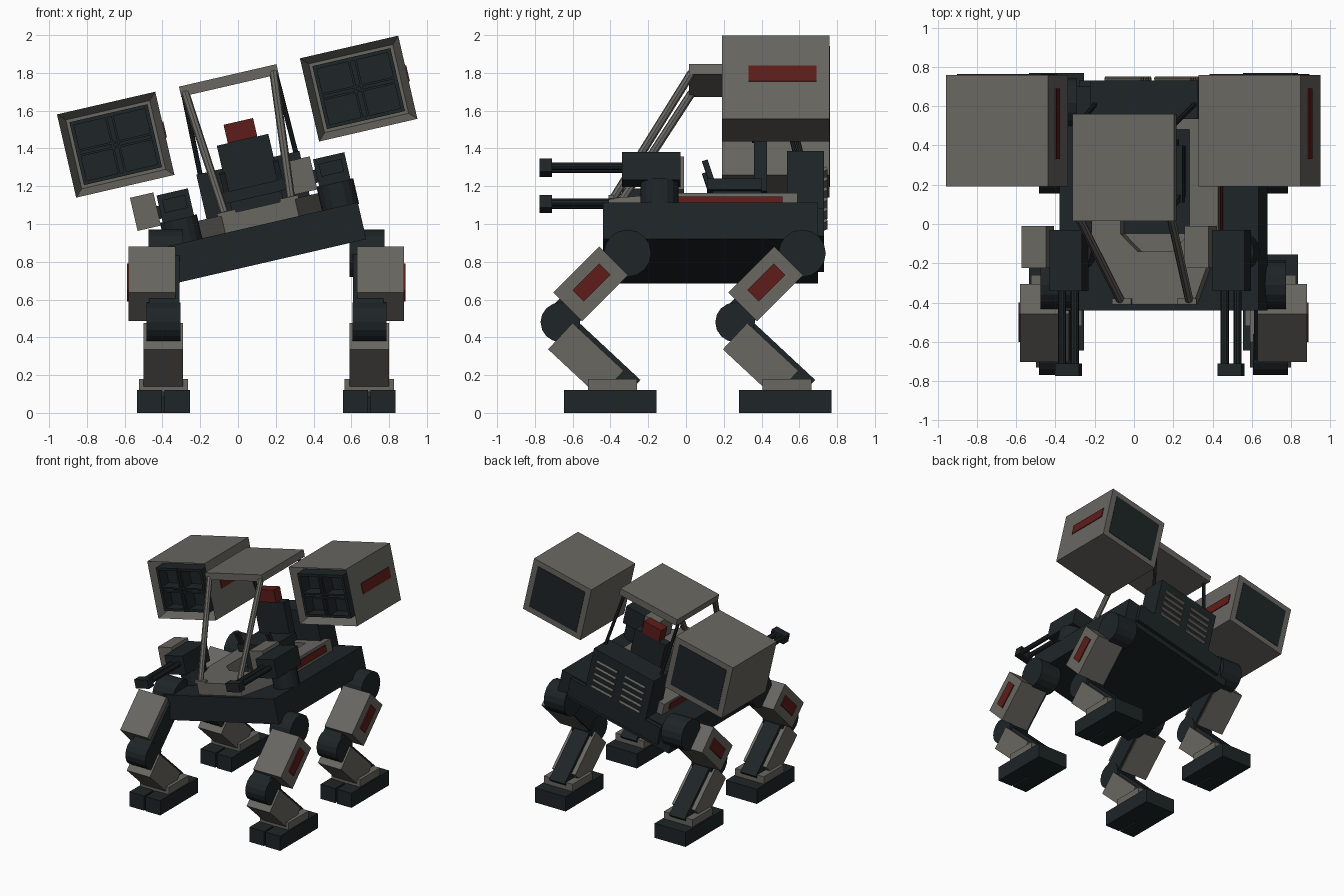
import bpy, bmesh, math
from mathutils import Matrix, Vector

if "Cube" in bpy.data.objects:
    bpy.data.objects.remove(bpy.data.objects["Cube"])


def material(name, rgb):
    m = bpy.data.materials.new(name)
    m.diffuse_color = (*rgb, 1)
    m.use_nodes = True
    m.node_tree.nodes["Principled BSDF"].inputs["Base Color"].default_value = m.diffuse_color
    return m


GREY = material("armour_grey", (0.14, 0.135, 0.12))
DARK = material("frame_dark", (0.013, 0.018, 0.02))
RED = material("marking_red", (0.11, 0.012, 0.01))

CX = 0.15                                   # walker centreline
WORLD = Matrix.Translation((CX, 0, 0))      # frame for legs
BODY = Matrix.Translation((CX, 0, 0.9)) @ Matrix.Rotation(math.radians(-13), 4, 'Y')  # rolled hull frame


def finish(name, bm, mat, matrix):
    bmesh.ops.recalc_face_normals(bm, faces=bm.faces)
    me = bpy.data.meshes.new(name)
    bm.to_mesh(me)
    bm.free()
    ob = bpy.data.objects.new(name, me)
    bpy.context.collection.objects.link(ob)
    me.materials.append(mat)
    ob.matrix_world = matrix
    return ob


def block(name, size, loc, mat, frame=BODY, rx=0):
    bm = bmesh.new()
    bmesh.ops.create_cube(bm, size=1)
    bmesh.ops.scale(bm, vec=size, verts=bm.verts)
    return finish(name, bm, mat, frame @ Matrix.Translation(loc) @ Matrix.Rotation(math.radians(rx), 4, 'X'))


def span(name, x, y, z, mat, frame=BODY):
    """Box given by its (min, max) range on each axis."""
    return block(name, [b - a for a, b in (x, y, z)], [(a + b) / 2 for a, b in (x, y, z)], mat, frame)


def drum(name, r, length, loc, axis, mat, frame=BODY, sides=16):
    bm = bmesh.new()
    bmesh.ops.create_cone(bm, cap_ends=True, segments=sides, radius1=r, radius2=r, depth=length)
    rot = Vector((0, 0, 1)).rotation_difference(Vector(axis)).to_matrix().to_4x4()
    return finish(name, bm, mat, frame @ Matrix.Translation(loc) @ rot)


def bar(name, a, b, r, mat, sides=8):
    a, b = Vector(a), Vector(b)
    return drum(name, r, (b - a).length, (a + b) / 2, (b - a).normalized(), mat, BODY, sides)


def prism(name, half, z0, z1, mat):
    """Extruded outline, mirrored from its right half (front to back)."""
    pts = half + [(-x, y) for x, y in reversed(half)]
    bm = bmesh.new()
    f = bm.faces.new([bm.verts.new((x, y, z0)) for x, y in pts])
    r = bmesh.ops.extrude_face_region(bm, geom=[f])
    bmesh.ops.translate(bm, vec=(0, 0, z1 - z0), verts=[v for v in r["geom"] if isinstance(v, bmesh.types.BMVert)])
    return finish(name, bm, mat, BODY)


# Hull, rear engine block and cooling slats
span("hull", (-0.52, 0.52), (-0.44, 0.70), (-0.10, 0.10), DARK)
span("hull_rear_plate", (-0.42, 0.42), (0.69, 0.73), (-0.06, 0.09), DARK)
span("engine_block", (-0.28, 0.28), (0.535, 0.73), (0.09, 0.435), DARK)
for s in (-1, 1):
    for i in range(5):
        block("cooling_slat", (0.19, 0.025, 0.018), (s * 0.13, 0.735, 0.13 + i * 0.055), GREY, rx=25)

# Cockpit deck with a foot well cut through to the hull
deck = prism("cockpit_deck", [(0.2, -0.41), (0.33, -0.06), (0.33, 0.59)], 0.09, 0.195, GREY)
well = prism("well_cutter", [(0.09, -0.14), (0.18, -0.05), (0.18, 0.48)], 0.104, 0.3, DARK)
well.hide_render = True
well.display_type = 'WIRE'
cut = deck.modifiers.new("well", 'BOOLEAN')
cut.operation, cut.object, cut.solver = 'DIFFERENCE', well, 'EXACT'
span("well_floor", (-0.18, 0.18), (-0.05, 0.48), (0.10, 0.11), DARK)

for s in (-1, 1):
    span("deck_stripe", sorted((s * 0.32, s * 0.338)), (-0.06, 0.51), (0.12, 0.175), RED)
    # Canopy struts
    bar("front_strut", (s * 0.18, -0.385, 0.2), (s * 0.24, 0.03, 0.87), 0.022, GREY)
    block("strut_foot", (0.1, 0.03, 0.02), (s * 0.17, -0.395, 0.2), GREY)
    bar("rear_strut", (s * 0.26, 0.61, 0.42), (s * 0.25, 0.5, 0.87), 0.013, DARK)
    block("control_lever", (0.03, 0.03, 0.13), (s * 0.145, 0.12, 0.35), DARK, rx=18)
span("canopy_roof", (-0.265, 0.265), (0.015, 0.56), (0.855, 0.91), GREY)

# Pilot seat
span("seat_base", (-0.14, 0.14), (0.14, 0.40), (0.10, 0.26), DARK)
span("seat_cushion", (-0.17, 0.17), (0.11, 0.40), (0.25, 0.31), DARK)
span("seat_back", (-0.14, 0.14), (0.36, 0.43), (0.25, 0.56), DARK)
span("headrest", (-0.08, 0.08), (0.35, 0.43), (0.56, 0.66), RED)


# Missile pods: recessed four-cell front, dark rear panel
def pod(u, w=0.686):
    F = BODY @ Matrix.Translation((u, 0.475, w))
    bm = bmesh.new()
    bmesh.ops.create_cube(bm, size=1)
    bmesh.ops.scale(bm, vec=(0.534, 0.57, 0.452), verts=bm.verts)
    front = min(bm.faces, key=lambda f: f.calc_center_median().y)
    bmesh.ops.inset_region(bm, faces=[front], thickness=0.055)
    bmesh.ops.translate(bm, vec=(0, 0.12, 0), verts=front.verts)
    finish("pod_shell", bm, GREY, F)
    block("pod_liner", (0.424, 0.01, 0.342), (0, -0.17, 0), DARK, F)
    for sx in (-1, 1):
        block("pod_side_rim", (0.02, 0.1, 0.342), (sx * 0.202, -0.22, 0), DARK, F)
        block("pod_top_rim", (0.424, 0.1, 0.02), (0, -0.22, sx * 0.161), DARK, F)
        block("pod_upright", (0.012, 0.1, 0.34), (sx * 0.017, -0.225, 0), DARK, F)
        block("pod_shelf", (0.42, 0.1, 0.012), (0, -0.225, sx * 0.013), DARK, F)
    block("pod_rear_panel", (0.44, 0.01, 0.36), (0, 0.283, 0), DARK, F)
    block("pod_stripe", (0.012, 0.36, 0.085), (0.267, 0.035, 0.02), RED, F)


# Twin-barrel guns with an ammunition box on the same side of each
def gun(u):
    span("gun_body", (u - 0.085, u + 0.085), (-0.34, -0.03), (0.225, 0.375), DARK)
    drum("gun_mount", 0.1, 0.14, (u, -0.14, 0.16), (0, 0, 1), DARK)
    for s in (-1, 1):
        bar("gun_barrel", (u + s * 0.033, -0.75, 0.31), (u + s * 0.033, -0.3, 0.31), 0.021, DARK, 10)
    span("gun_muzzle", (u - 0.062, u + 0.062), (-0.775, -0.71), (0.275, 0.345), DARK)
    span("ammo_box", (u - 0.225, u - 0.098), (-0.225, -0.01), (0.215, 0.395), GREY)
    span("ammo_feed", (u - 0.11, u - 0.07), (-0.17, -0.07), (0.25, 0.32), DARK)


for s in (-1, 1):
    pod(s * 0.66)
    gun(s * 0.425)


# Legs stand upright while the hull rolls; rear pair repeats the front pair
def leg(s, dy):
    def b(name, x, sy, sz, y, z, mat, rx=0):
        block(name, (x[1] - x[0], sy, sz), (s * (x[0] + x[1]) / 2, y + dy, z), mat, WORLD, rx)

    def d(name, r, x, y, z):
        drum(name, r, x[1] - x[0], (s * (x[0] + x[1]) / 2, y + dy, z), (1, 0, 0), DARK, WORLD)

    d("hip_joint", 0.125, (0.44, 0.625), -0.31, 0.845)
    b("thigh_core", (0.46, 0.62), 0.16, 0.5, -0.49, 0.67, DARK, -45)
    b("thigh_armour", (0.48, 0.73), 0.215, 0.344, -0.504, 0.683, GREY, -45)
    b("thigh_stripe", (0.72, 0.738), 0.085, 0.2, -0.50, 0.69, RED, -45)
    d("knee_joint", 0.105, (0.455, 0.635), -0.665, 0.48)
    b("shin_core", (0.475, 0.615), 0.15, 0.5, -0.475, 0.29, DARK, 47)
    b("shin_armour", (0.44, 0.65), 0.19, 0.37, -0.53, 0.28, GREY, 47)
    b("ankle_plate", (0.415, 0.675), 0.26, 0.07, -0.39, 0.145, GREY)
    b("foot_heel", (0.405, 0.685), 0.3, 0.12, -0.305, 0.06, DARK)
    for x in ((0.405, 0.538), (0.552, 0.685)):
        b("foot_toe", x, 0.22, 0.12, -0.535, 0.06, DARK)


for s in (-1, 1):
    for dy in (0, 0.925):
        leg(s, dy)
